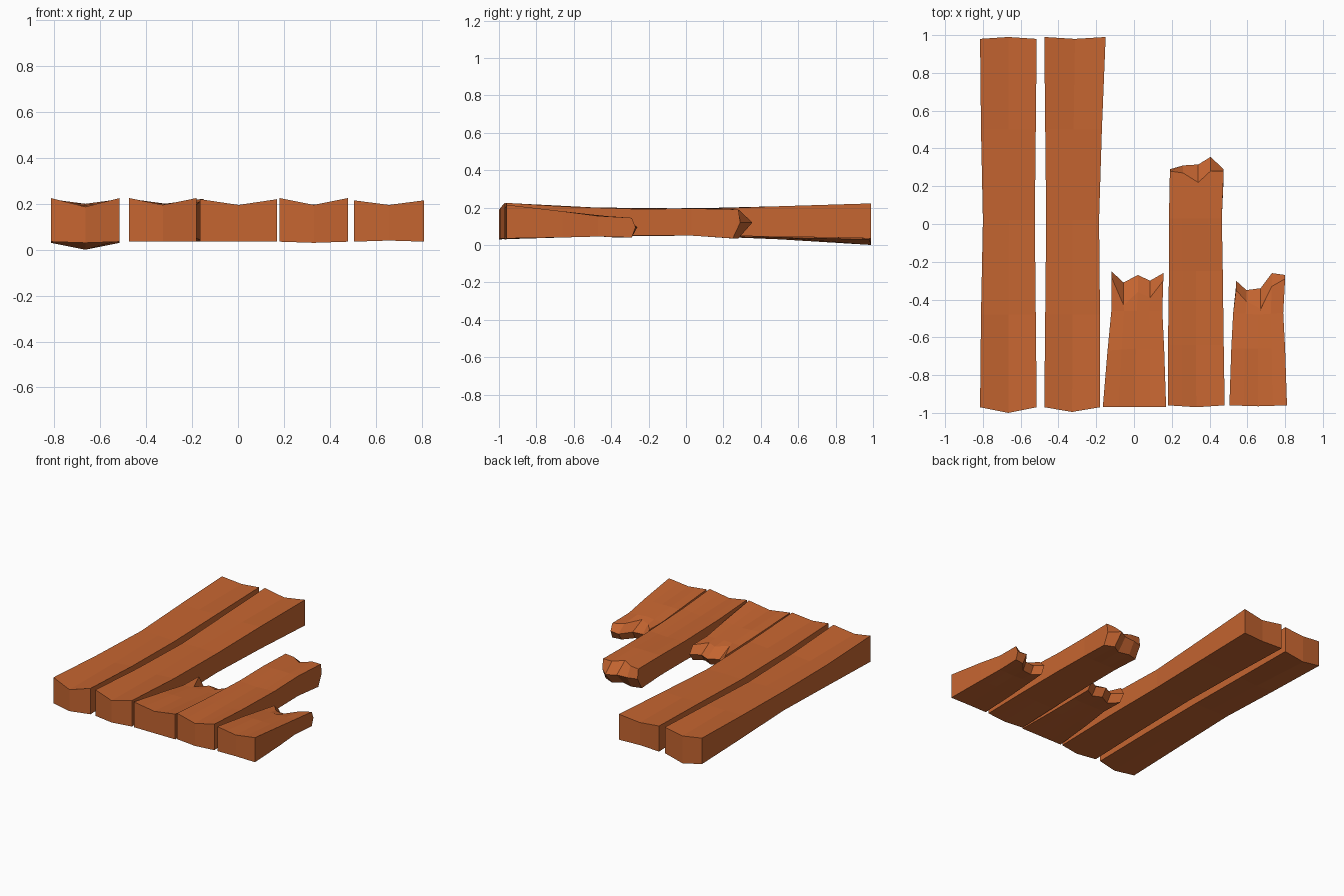
import bpy, bmesh

wood = bpy.data.materials.new("wood")
wood.diffuse_color = (0.56, 0.13, 0.03, 1)


def plank(name, stations, broken=None):
    """Loft a plank along y. Station: y_edge, y_mid, x_left, x_right,
    top_edge, top_mid, bottom_edge, bottom_mid.
    broken: x positions, y of upper/middle/lower rows, z of those rows."""
    bm = bmesh.new()
    n = len(broken[0]) if broken else 3
    tops, bots = [], []
    for ye, ym, xl, xr, te, tm, be, bmid in stations:
        t_row, b_row = [], []
        for i in range(n):
            u = i / (n - 1)
            w = 1 - abs(2 * u - 1)
            x, y = xl + (xr - xl) * u, ye + (ym - ye) * w
            t_row.append(bm.verts.new((x, y, te + (tm - te) * w)))
            b_row.append(bm.verts.new((x, y, be + (bmid - be) * w)))
        tops.append(t_row)
        bots.append(b_row)
    tip = None
    if broken:
        xs, rows, zs = broken[0], broken[1:4], broken[4]
        t, tip, b = [[bm.verts.new((x, y, z)) for x, y in zip(xs, r)]
                     for r, z in zip(rows, zs)]
        tops.append(t)
        bots.append(b)

    def strip(a, b):
        for i in range(n - 1):
            bm.faces.new((a[i], a[i + 1], b[i + 1], b[i]))

    for k in range(len(tops) - 1):
        strip(tops[k], tops[k + 1])
        strip(bots[k + 1], bots[k])
        for i in (0, n - 1):
            bm.faces.new((tops[k][i], tops[k + 1][i], bots[k + 1][i], bots[k][i]))
    strip(bots[0], tops[0])
    if tip:
        strip(tops[-1], tip)
        strip(tip, bots[-1])
        for i in (0, n - 1):
            bm.faces.new((tops[-1][i], tip[i], bots[-1][i]))
    else:
        strip(tops[-1], bots[-1])
    bmesh.ops.recalc_face_normals(bm, faces=bm.faces)
    me = bpy.data.meshes.new(name)
    bm.to_mesh(me)
    bm.free()
    me.materials.append(wood)
    bpy.context.collection.objects.link(bpy.data.objects.new(name, me))


# Two full-length planks
plank("long_plank_outer", [
    (-0.97, -1.00, -0.815, -0.515, 0.225, 0.187, 0.035, 0.03),
    (-0.48, -0.48, -0.81, -0.52, 0.20, 0.185, 0.045, 0.045),
    (0.02, 0.02, -0.80, -0.525, 0.19, 0.195, 0.05, 0.05),
    (0.50, 0.50, -0.81, -0.52, 0.205, 0.20, 0.04, 0.03),
    (0.98, 0.99, -0.815, -0.515, 0.22, 0.20, 0.03, 0.0)])
plank("long_plank_inner", [
    (-0.97, -0.995, -0.475, -0.18, 0.225, 0.195, 0.035, 0.035),
    (-0.48, -0.48, -0.47, -0.18, 0.20, 0.19, 0.045, 0.045),
    (0.02, 0.02, -0.465, -0.185, 0.19, 0.195, 0.05, 0.05),
    (0.50, 0.50, -0.47, -0.17, 0.207, 0.20, 0.045, 0.045),
    (0.99, 0.98, -0.475, -0.15, 0.222, 0.20, 0.035, 0.035)])

# Three snapped planks with jagged ends
plank("broken_plank_middle", [
    (-0.97, -0.97, -0.165, 0.17, 0.22, 0.195, 0.035, 0.035),
    (-0.67, -0.66, -0.14, 0.16, 0.185, 0.18, 0.04, 0.045),
    (-0.46, -0.46, -0.12, 0.15, 0.16, 0.165, 0.05, 0.05)],
    ((-0.12, -0.055, 0.02, 0.085, 0.155),
     (-0.28, -0.43, -0.36, -0.39, -0.30),
     (-0.25, -0.31, -0.27, -0.30, -0.26),
     (-0.29, -0.35, -0.31, -0.34, -0.30),
     (0.155, 0.10, 0.045)))
plank("broken_plank_long", [
    (-0.96, -0.97, 0.18, 0.48, 0.225, 0.195, 0.035, 0.03),
    (-0.64, -0.64, 0.18, 0.475, 0.205, 0.19, 0.045, 0.045),
    (-0.25, -0.25, 0.185, 0.47, 0.192, 0.185, 0.05, 0.05),
    (0.03, 0.03, 0.185, 0.465, 0.195, 0.198, 0.05, 0.05)],
    ((0.19, 0.26, 0.34, 0.405, 0.475),
     (0.28, 0.27, 0.22, 0.28, 0.28),
     (0.29, 0.31, 0.315, 0.355, 0.29),
     (0.24, 0.26, 0.24, 0.28, 0.25),
     (0.19, 0.12, 0.035)))
plank("broken_plank_outer", [
    (-0.96, -0.965, 0.505, 0.81, 0.215, 0.195, 0.035, 0.04),
    (-0.66, -0.66, 0.515, 0.80, 0.18, 0.18, 0.04, 0.045),
    (-0.47, -0.48, 0.525, 0.79, 0.155, 0.16, 0.045, 0.05)],
    ((0.54, 0.595, 0.67, 0.73, 0.80),
     (-0.35, -0.41, -0.45, -0.33, -0.29),
     (-0.30, -0.35, -0.34, -0.26, -0.27),
     (-0.33, -0.38, -0.37, -0.30, -0.29),
     (0.145, 0.095, 0.04)))
